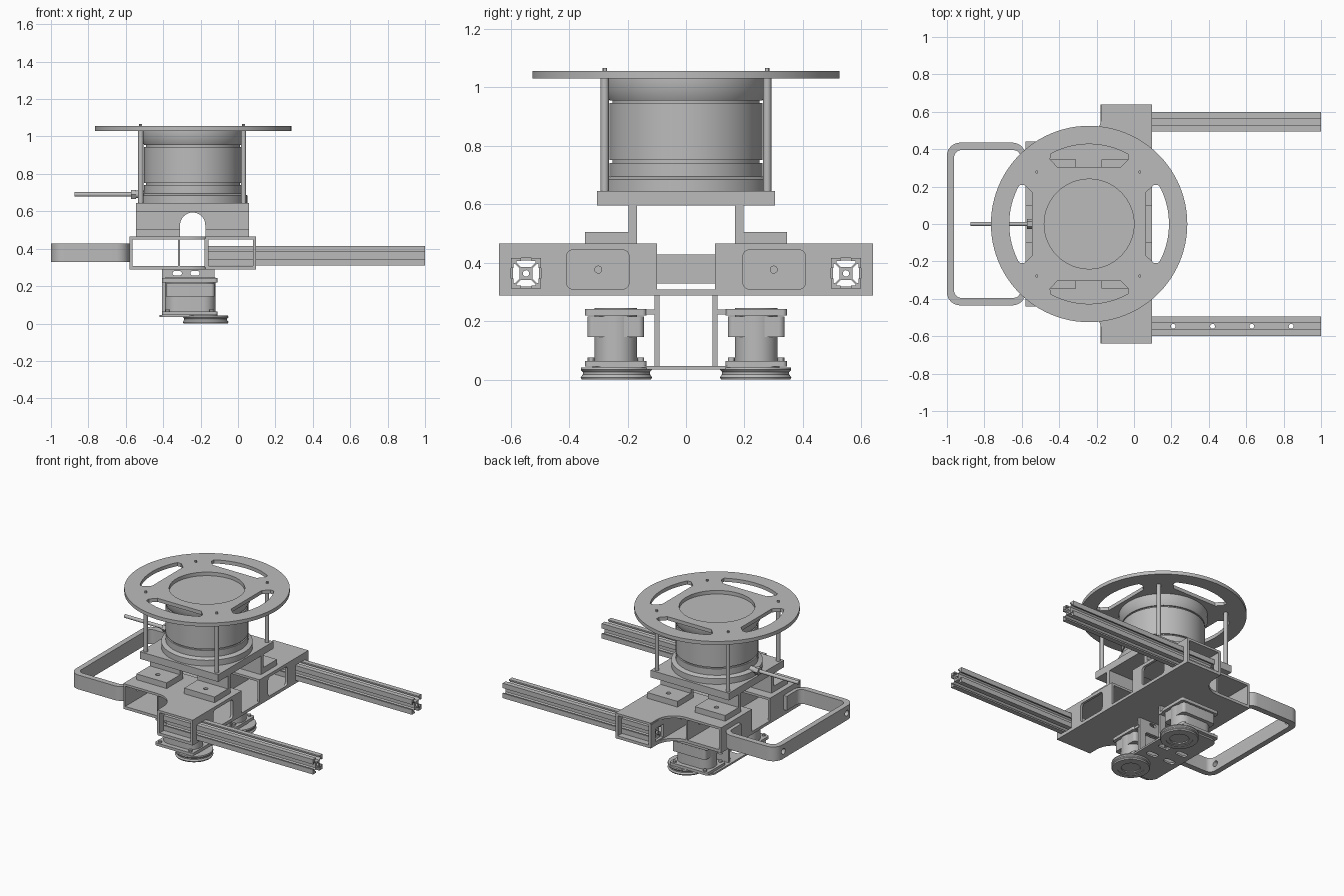
import bpy, bmesh
from math import sin, cos, pi, radians
from mathutils import Matrix, Vector

cube = bpy.data.objects.get("Cube")
if cube:
    bpy.data.objects.remove(cube, do_unlink=True)

grey = bpy.data.materials.new("machined grey")
grey.use_nodes = True
grey.diffuse_color = (0.5, 0.5, 0.5, 1)
grey.node_tree.nodes["Principled BSDF"].inputs["Base Color"].default_value = (0.5, 0.5, 0.5, 1)


def finish(name, bm):
    bmesh.ops.recalc_face_normals(bm, faces=bm.faces)
    me = bpy.data.meshes.new(name)
    bm.to_mesh(me)
    bm.free()
    me.materials.append(grey)
    ob = bpy.data.objects.new(name, me)
    bpy.context.collection.objects.link(ob)
    return ob


def prism(name, pts, lo, hi, axis="z"):
    """Extrude a 2D outline along an axis (z: xy, y: xz, x: yz)."""
    place = {"z": lambda a, b: (a, b, lo), "y": lambda a, b: (a, lo, b),
             "x": lambda a, b: (lo, a, b)}[axis]
    step = Vector([(hi - lo) * (axis == c) for c in "xyz"])
    bm = bmesh.new()
    face = bm.faces.new([bm.verts.new(place(*p)) for p in pts])
    new = bmesh.ops.extrude_face_region(bm, geom=[face])["geom"]
    bmesh.ops.translate(bm, vec=step, verts=[v for v in new if isinstance(v, bmesh.types.BMVert)])
    return finish(name, bm)


def box(name, x, y, z):
    return prism(name, [(x[0], y[0]), (x[1], y[0]), (x[1], y[1]), (x[0], y[1])], *z)


def arc(cx, cy, r, a0, a1, n=8):
    return [(cx + r * cos(radians(a0 + (a1 - a0) * i / n)),
             cy + r * sin(radians(a0 + (a1 - a0) * i / n))) for i in range(n + 1)]


def disc(name, c, r, lo, hi, axis="z", n=32):
    return prism(name, arc(*c, r, 0, 360, n)[:-1], lo, hi, axis)


def rounded(x0, x1, y0, y1, r):
    return (arc(x1 - r, y1 - r, r, 0, 90) + arc(x0 + r, y1 - r, r, 90, 180)
            + arc(x0 + r, y0 + r, r, 180, 270) + arc(x1 - r, y0 + r, r, 270, 360))


def lathe(name, profile, loc, n=64):
    bm = bmesh.new()
    vs = [bm.verts.new((r, 0, z)) for r, z in profile]
    es = [bm.edges.new(e) for e in zip(vs, vs[1:])]
    bmesh.ops.spin(bm, geom=vs + es, cent=(0, 0, 0), axis=(0, 0, 1), angle=2 * pi, steps=n)
    bmesh.ops.remove_doubles(bm, verts=bm.verts, dist=0.0001)
    bmesh.ops.translate(bm, verts=bm.verts, vec=loc)
    return finish(name, bm)


def cut(ob, *cutters):
    for c in cutters:
        m = ob.modifiers.new("cut", "BOOLEAN")
        m.operation, m.solver, m.object = "DIFFERENCE", "EXACT", c
        bpy.context.view_layer.objects.active = ob
        bpy.ops.object.modifier_apply(modifier=m.name)
        bpy.data.objects.remove(c, do_unlink=True)
    return ob


CX = -0.24
SIDES = ((1, "left"), (-1, "right"))

# Slotted ring plate on top
ring = disc("top_ring", (CX, 0), 0.525, 1.03, 1.055, n=96)
cut(ring, disc("hole", (CX, 0), 0.24, 1, 1.1, n=64))
slot = arc(0, 0, 0.427, -29, 29, 16) + [(0.345, 0.208), (0.305, 0.17), (0.305, -0.17), (0.345, -0.208)]
for k in range(4):
    turn = Matrix.Rotation(k * pi / 2, 2)
    pts = [turn @ Vector(p) for p in slot]
    cut(ring, prism("slot", [(p.x + CX, p.y) for p in pts], 1, 1.1))

# Sensor drum with flared ends and two grooves
lathe("sensor_drum", [(0, 0.64), (0.29, 0.64), (0.29, 0.685), (0.262, 0.695), (0.262, 0.74),
                      (0.252, 0.74), (0.252, 0.75), (0.262, 0.75), (0.262, 0.945), (0.252, 0.945),
                      (0.252, 0.955), (0.262, 0.955), (0.28, 0.99), (0.28, 1.03), (0, 1.03)], (CX, 0, 0))

# Posts joining ring and mount plate
for x in (-0.52, 0.03):
    for s, side in SIDES:
        disc("post_" + side, (x, s * 0.278), 0.014, 0.64, 1.03, n=16)
        disc("post_pin_" + side, (x, s * 0.278), 0.008, 1.03, 1.066, n=12)

# Cable and gland
disc("cable", (0, 0.69), 0.012, -0.875, -0.5, "x", 16)
disc("cable_nut", (0, 0.69), 0.028, -0.572, -0.545, "x", 6)
disc("cable_gland", (0, 0.69), 0.02, -0.545, -0.49, "x", 16)

# Mount plate
box("mount_plate", (-0.545, 0.06), (-0.305, 0.305), (0.595, 0.645))

# Chassis floor
step = arc(-0.31, 0.575, 0.135, 270, 360, 12)
upper = [(0.097, 0.64), (-0.175, 0.64)] + step[::-1] + [(-0.58, 0.44)]
floor = upper + [(x, -y) for x, y in reversed(upper)]
prism("chassis_floor", floor, 0.288, 0.308)

for s, side in SIDES:
    # Chassis deck and webs
    prism("deck_" + side, [(x, s * y) for x, y in upper + [(-0.58, 0.1), (0.097, 0.1)]], 0.449, 0.465)
    for x0, x1, y1 in ((-0.58, -0.565, 0.44), (-0.32, -0.31, 0.44),
                       (-0.178, -0.158, 0.64), (0.08, 0.097, 0.64)):
        web = box("web_" + side, (x0, x1), (min(s * 0.1, s * y1), max(s * 0.1, s * y1)), (0.3, 0.455))
        if x1 > 0:
            ys = sorted((s * 0.195, s * 0.408))
            cut(web, prism("window", rounded(*ys, 0.31, 0.443, 0.02), x0 - 0.02, x1 + 0.02, "x"))
        else:
            cut(web, disc("hole", (s * 0.3, 0.376), 0.012, x0 - 0.01, x1 + 0.01, "x", 20))
        if y1 > 0.5:
            h = 0.052 if x1 > 0 else 0.045
            cut(web, box("opening", (x0 - 0.02, x1 + 0.02),
                         (s * 0.547 - h, s * 0.547 + h), (0.363 - h, 0.363 + h)))

    # Slotted rail
    quarter = [(0.052, 0.018), (0.052, 0.052), (0.018, 0.052), (0.018, 0.042), (0.032, 0.042),
               (0.032, 0.036), (0.018, 0.022)]
    section = []
    for k in range(4):
        turn = Matrix.Rotation(k * pi / 2, 2)
        lobe = [(0.022, 0.018), (0.036, 0.032), (0.042, 0.032), (0.042, 0.018)] + quarter
        section += [turn @ Vector(p) for p in lobe]
    rail = prism("rail_" + side, [(p.x + s * 0.547, p.y + 0.363) for p in section], -0.157, 1.0, "x")
    cut(rail, disc("bore", (s * 0.547, 0.363), 0.011, -0.3, 1.1, "x", 20))
    if s < 0:
        for i in range(4):
            cut(rail, disc("bolt_hole", (0.21 + 0.21 * i, -0.547), 0.013, 0.2, 0.5, n=16))

    # Arched leg wall and its two feet
    wall = ([(-0.545, 0.465), (-0.545, 0.595), (0.06, 0.595), (0.06, 0.465), (-0.175, 0.465)]
            + arc(-0.2425, 0.526, 0.0675, 0, 180, 16) + [(-0.31, 0.465)])
    ys = sorted((s * 0.168, s * 0.197))
    prism("leg_wall_" + side, wall, *ys, "y")
    for xs in ((-0.545, -0.31), (-0.175, 0.06)):
        foot = box("foot_" + side, xs, sorted((s * 0.19, s * 0.345)), (0.463, 0.505))
        cut(foot, disc("hole", (sum(xs) / 2, s * 0.275), 0.015, 0.48, 0.55, n=16))

    # Drive unit: round-ended motor with flanges
    def around(half, x0, x1, r):
        return rounded(x0, x1, s * 0.24 - half, s * 0.24 + half, r)
    prism("motor_" + side, around(0.073, -0.39, -0.12, 0.07), 0.04, 0.245)
    prism("motor_collar_" + side, around(0.097, -0.385, -0.125, 0.02), 0.145, 0.215)
    prism("motor_top_flange_" + side, around(0.105, -0.405, -0.11, 0.015), 0.22, 0.242)
    prism("motor_base_flange_" + side, around(0.105, -0.405, -0.11, 0.015), 0.045, 0.064)
    box("motor_arm_" + side, (-0.4, -0.12), sorted((s * 0.1, s * 0.15)), (0.222, 0.24))
    for x in (-0.375, -0.14):
        for y in (0.155, 0.325):
            disc("motor_bolt_" + side, (x, s * y), 0.012, 0.05, 0.075, n=12)

    # Hanger plate with bolt holes and a lower window
    ys = sorted((s * 0.09, s * 0.108))
    hanger = box("hanger_" + side, (-0.405, -0.125), ys, (0.04, 0.29))
    for x in (-0.325, -0.23):
        cut(hanger, prism("hole", rounded(x - 0.025, x + 0.025, 0.257, 0.28, 0.011),
                          ys[0] - 0.02, ys[1] + 0.02, "y"))
    cut(hanger, prism("window", rounded(-0.36, -0.17, 0.09, 0.2, 0.02),
                      ys[0] - 0.02, ys[1] + 0.02, "y"))

    # Grooved wheel with recessed underside
    lathe("wheel_" + side, [(0, 0.012), (0.06, 0.012), (0.06, 0.004), (0.085, 0.004), (0.085, 0),
                            (0.118, 0), (0.122, 0.008), (0.115, 0.018), (0.115, 0.026),
                            (0.122, 0.034), (0.12, 0.042), (0, 0.042)], (-0.173, s * 0.238, 0), 48)

# Plate linking both drive units
link = prism("link_plate", rounded(-0.42, -0.11, -0.32, 0.32, 0.05), 0.034, 0.046)
for x in (-0.34, -0.2):
    for y in (-0.06, 0.06):
        cut(link, prism("slot", rounded(x - 0.04, x + 0.04, y - 0.02, y + 0.02, 0.015), 0, 0.1))

# Handle: rounded loop left open at the chassis
handle = prism("handle", rounded(-1.0, -0.58, -0.435, 0.435, 0.07), 0.328, 0.428)
cut(handle, prism("inside", rounded(-0.962, -0.605, -0.395, 0.395, 0.04), 0.2, 0.6),
    box("gap", (-0.7, -0.5), (-0.25, 0.25), (0.2, 0.6)))
for s, side in SIDES:
    cut(handle, disc("hole", (s * 0.35, 0.378), 0.02, -1.1, -0.9, "x", 20))

# Smooth round surfaces, keep edges crisp
bpy.ops.object.select_all(action="DESELECT")
for ob in bpy.context.collection.objects:
    if ob.type == "MESH" and ob.data.materials and ob.data.materials[0] == grey:
        ob.select_set(True)
        bpy.context.view_layer.objects.active = ob
bpy.ops.object.shade_smooth_by_angle(angle=radians(30))
